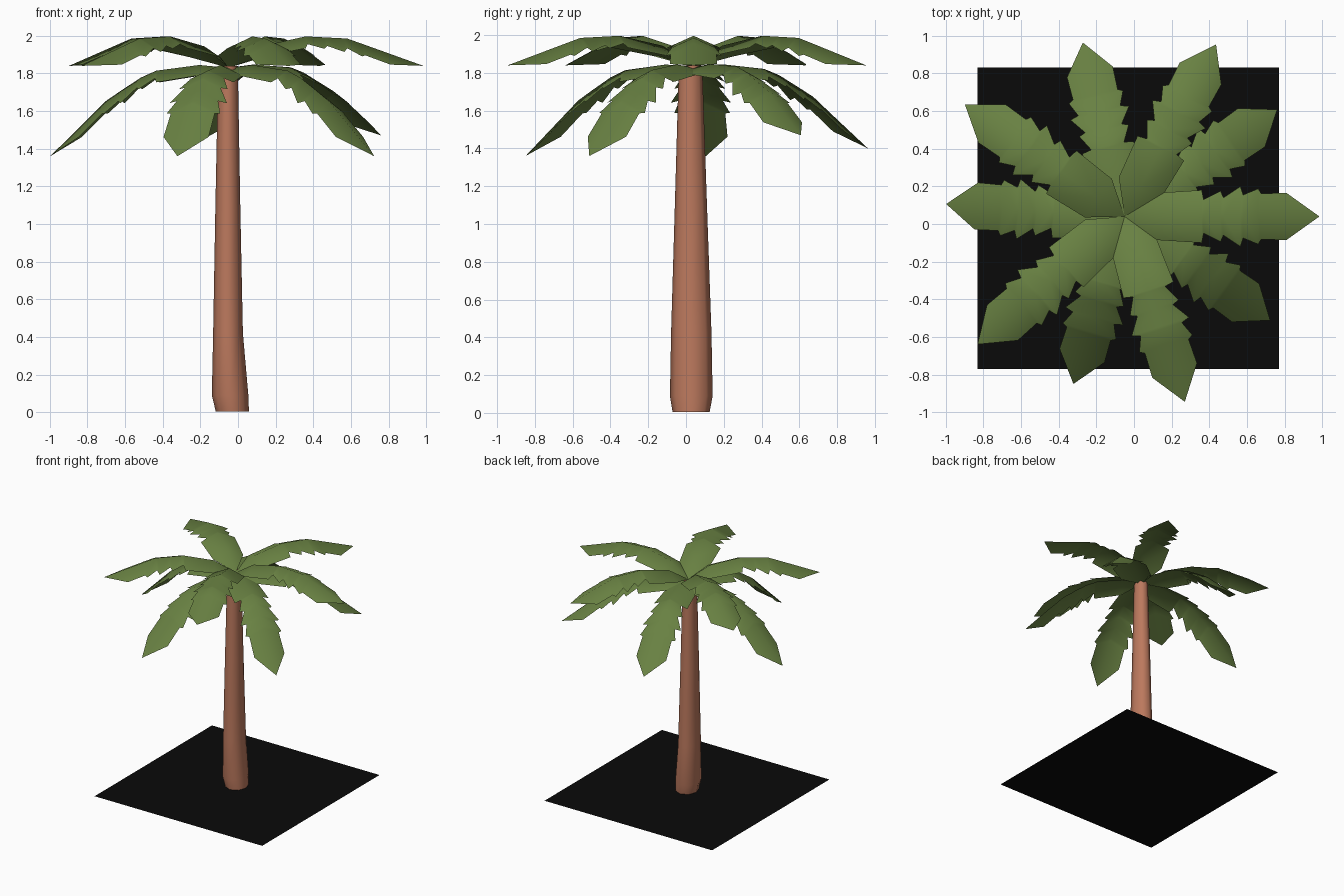
import bpy, math
from mathutils import Vector

if "Cube" in bpy.data.objects:
    bpy.data.objects.remove(bpy.data.objects["Cube"])


def material(name, rgb):
    m = bpy.data.materials.new(name)
    m.diffuse_color = (*rgb, 1)
    m.use_nodes = True
    m.node_tree.nodes["Principled BSDF"].inputs["Base Color"].default_value = m.diffuse_color
    return m


GREEN = material("leaf green", (0.14, 0.22, 0.055))
BROWN = material("bark brown", (0.50, 0.19, 0.11))
BLACK = material("ground black", (0.003, 0.003, 0.003))


def make(name, verts, faces, mat, smooth=True):
    me = bpy.data.meshes.new(name)
    me.from_pydata(verts, [], faces)
    me.materials.append(mat)
    for p in me.polygons:
        p.use_smooth = smooth
    me.update()
    ob = bpy.data.objects.new(name, me)
    bpy.context.collection.objects.link(ob)
    return ob


# ground plate
make("ground", [(-0.83, -0.77, 0), (0.77, -0.77, 0), (0.77, 0.83, 0), (-0.83, 0.83, 0)],
     [(0, 1, 2, 3)], BLACK, False)

# trunk: eight-sided tapered tube; rows are z, centre x, centre y, radius x, radius y
rows = [(0.004, -0.030, 0.027, 0.088, 0.098),
        (0.09, -0.042, 0.028, 0.097, 0.113),
        (0.42, -0.053, 0.028, 0.079, 0.107),
        (1.10, -0.054, 0.026, 0.066, 0.085),
        (1.84, -0.053, 0.024, 0.052, 0.062)]
N = 8
verts = [(cx + rx * math.cos(math.tau * i / N), cy + ry * math.sin(math.tau * i / N), z)
         for z, cx, cy, rx, ry in rows for i in range(N)]
faces = [(k * N + i, k * N + (i + 1) % N, (k + 1) * N + (i + 1) % N, (k + 1) * N + i)
         for k in range(len(rows) - 1) for i in range(N)]
make("trunk", verts, faces, BROWN)

# frond outline as distance along the rib and half width, with torn notches
OUTLINE = [(0.17, 0.125), (0.41, 0.14), (0.42, 0.09), (0.51, 0.135), (0.525, 0.10),
           (0.615, 0.160), (0.63, 0.115), (0.71, 0.148), (0.725, 0.122), (0.86, 0.125)]
LENGTH = 1.035
# rib curves: fraction of length, height
UPPER = [(0, 1.83), (0.14, 1.935), (0.33, 2.0), (0.61, 1.985), (1, 1.84)]
LOWER = [(0, 1.83), (0.16, 1.845), (0.44, 1.81), (0.68, 1.66), (1, 1.36)]


def height(curve, t):
    for (a, za), (b, zb) in zip(curve, curve[1:]):
        if t <= b:
            return za + (zb - za) * (t - a) / (b - a)
    return curve[-1][1]


def frond(name, angle, length, curve, lift=0.0):
    a = math.radians(angle)
    d = Vector((math.cos(a), math.sin(a), 0))
    s = Vector((-d.y, d.x, 0))
    hub = Vector((-0.05, 0.04, 0))

    def point(r, w):
        t = r / LENGTH
        z = height(curve, t) + lift * t * t - 0.45 * abs(w)
        return hub + d * t * length + s * w + Vector((0, 0, z))

    verts = [point(0, 0)]
    for r, w in OUTLINE:
        verts += [point(r, 0), point(r, w), point(r, -w)]
    tip = len(verts)
    verts.append(point(LENGTH, 0))
    faces = [(0, 1, 2), (0, 3, 1)]
    for k in range(len(OUTLINE) - 1):
        m, n = 1 + 3 * k, 4 + 3 * k
        faces += [(m, n, n + 1, m + 1), (m, m + 2, n + 2, n)]
    faces += [(tip - 3, tip, tip - 2), (tip - 3, tip - 1, tip)]
    make(name, verts, faces, GREEN)


# upper tier of raised fronds
for i, ang in enumerate((0, 62, 145, 221, 288)):
    frond(f"upper_frond_{i + 1}", ang, 1.035, UPPER)

# lower tier of drooping fronds: angle, length, tip lift
for i, (ang, ln, lift) in enumerate(((35, 0.99, 0.11), (103.5, 0.95, 0.04), (176, 0.95, 0),
                                     (253, 0.93, 0), (324.5, 0.95, 0))):
    frond(f"lower_frond_{i + 1}", ang, ln, LOWER, lift)
